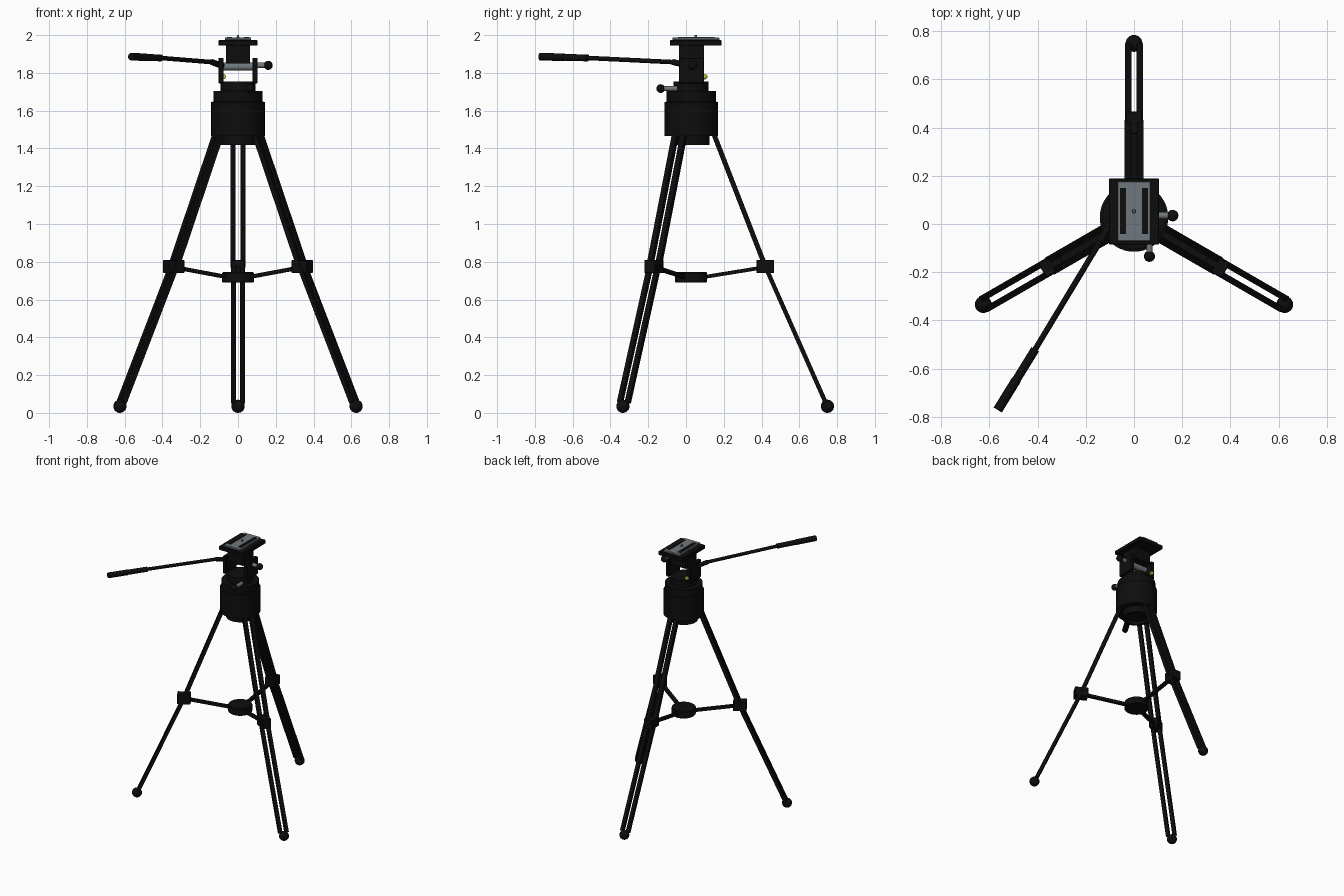
import bpy, bmesh, math
from mathutils import Vector, Matrix

if "Cube" in bpy.data.objects:
    bpy.data.objects.remove(bpy.data.objects["Cube"], do_unlink=True)


def material(name, rgb):
    m = bpy.data.materials.new(name)
    m.use_nodes = True
    m.diffuse_color = (*rgb, 1)
    m.node_tree.nodes["Principled BSDF"].inputs["Base Color"].default_value = (*rgb, 1)
    return m


BLACK = material("black plastic", (0.004, 0.004, 0.004))
METAL = material("grey metal", (0.16, 0.19, 0.21))
YELLOW = material("level yellow", (0.5, 0.52, 0.06))
CY = 0.027                      # y of the column axis


def finish(name, bm, mat, smooth=False):
    me = bpy.data.meshes.new(name)
    bmesh.ops.recalc_face_normals(bm, faces=bm.faces)
    bm.to_mesh(me)
    bm.free()
    me.materials.append(mat)
    ob = bpy.data.objects.new(name, me)
    bpy.context.collection.objects.link(ob)
    if smooth:
        bpy.ops.object.select_all(action='DESELECT')
        ob.select_set(True)
        bpy.context.view_layer.objects.active = ob
        bpy.ops.object.shade_smooth_by_angle(angle=math.radians(35))
    return ob


def box(name, lo, hi, mat=BLACK, bevel=0.0, matrix=Matrix()):
    """Box between two corners, optionally bevelled and moved by a matrix."""
    lo, hi = Vector(lo), Vector(hi)
    bm = bmesh.new()
    bmesh.ops.create_cube(bm, size=1)
    for v in bm.verts:
        v.co = (lo + hi) / 2 + v.co * (hi - lo)
    if bevel:
        bmesh.ops.bevel(bm, geom=bm.edges[:], offset=bevel, segments=1, affect='EDGES')
    bm.transform(matrix)
    return finish(name, bm, mat)


def rod(name, a, b, r1, mat=BLACK, r2=None, sides=24):
    """Cylinder or cone from point a to point b."""
    a, b = Vector(a), Vector(b)
    d = b - a
    bm = bmesh.new()
    bmesh.ops.create_cone(bm, cap_ends=True, segments=sides, radius1=r1,
                          radius2=r1 if r2 is None else r2, depth=d.length)
    bm.transform(Matrix.Translation((a + b) / 2) @ d.to_track_quat('Z', 'Y').to_matrix().to_4x4())
    return finish(name, bm, mat, True)


def ball(name, c, r, mat=BLACK):
    bm = bmesh.new()
    bmesh.ops.create_uvsphere(bm, u_segments=24, v_segments=14, radius=r)
    bm.transform(Matrix.Translation(c))
    return finish(name, bm, mat, True)


def lathe(name, profile, mat=BLACK, steps=48):
    """Solid of revolution about the column axis from (radius, z) points."""
    bm = bmesh.new()
    vs = [bm.verts.new((r, 0, z)) for r, z in profile]
    es = [bm.edges.new(p) for p in zip(vs, vs[1:])]
    bmesh.ops.spin(bm, geom=vs + es, cent=(0, 0, 0), axis=(0, 0, 1),
                   angle=2 * math.pi, steps=steps)
    bmesh.ops.remove_doubles(bm, verts=bm.verts, dist=1e-4)
    bm.transform(Matrix.Translation((0, CY, 0)))
    return finish(name, bm, mat, True)


def rail(name, a, b, x0, x1, thick, frame):
    """Flat bar in the leg plane (local y outward, z up) between offsets x0 and x1."""
    a, b = Vector((0, *a)), Vector((0, *b))
    d = (b - a).normalized()
    n = Vector((0, -d.z, d.y))
    basis = Matrix((Vector((1, 0, 0)), n, d)).transposed().to_4x4()
    return box(name, (x0, -thick / 2, 0), (x1, thick / 2, (b - a).length),
               matrix=frame @ Matrix.Translation(a) @ basis)


# Legs, each with twin rails, bracket, brace and ball foot
TOP, KNEE, FOOT = (0.115, 1.49), (0.393, 0.775), (0.712, 0.055)
for label, angle in (("back", 0), ("right", 120), ("left", 240)):
    frame = Matrix.Translation((0, CY, 0)) @ Matrix.Rotation(math.radians(angle), 4, 'Z')
    for s, side in ((-1, "a"), (1, "b")):
        u = sorted((s * 0.012, s * 0.04))
        rail(f"{label}_upper_rail_{side}", TOP, KNEE, u[0], u[1], 0.026, frame)
        u = sorted((s * 0.011, s * 0.037))
        rail(f"{label}_lower_rail_{side}", KNEE, FOOT, u[0], u[1], 0.023, frame)
    box(f"{label}_bracket", (-0.034, 0.346, 0.74), (0.034, 0.44, 0.81), matrix=frame, bevel=0.003)
    rail(f"{label}_brace", (0.06, 0.718), (0.37, 0.768), -0.012, 0.012, 0.02, frame)
    ball(f"{label}_foot", frame @ Vector((0, 0.722, 0.035)), 0.035)

# Brace hub
lathe("brace_hub", [(0, 0.69), (0.08, 0.69), (0.084, 0.694), (0.084, 0.741), (0.08, 0.745), (0, 0.745)])

# Leg collar and pan base
lathe("leg_collar", [(0, 1.44), (0.08, 1.44), (0.08, 1.417), (0.098, 1.417), (0.098, 1.465),
                     (0.142, 1.465), (0.142, 1.645), (0.131, 1.648), (0.131, 1.703), (0, 1.703)])
lathe("pan_base", [(0, 1.70), (0.092, 1.70), (0.092, 1.754), (0, 1.754)])

# Tilt yoke, axle and head block
for s, side in ((-1, "right"), (1, "left")):
    x = sorted((s * 0.076, s * 0.104))
    box(f"{side}_yoke_arm", (x[0], -0.038, 1.745), (x[1], 0.096, 1.88), bevel=0.004)
rod("tilt_axle", (-0.08, 0.03, 1.833), (0.08, 0.03, 1.833), 0.021, METAL)
box("head_block", (-0.063, -0.038, 1.85), (0.063, 0.096, 1.945))

# Camera plate with slots and screw
box("plate_holder", (-0.104, -0.085, 1.944), (0.104, 0.188, 1.973), bevel=0.003)
box("quick_plate", (-0.069, -0.072, 1.973), (0.069, 0.177, 1.988), METAL, bevel=0.003)
for s, side in ((-1, "right"), (1, "left")):
    x = sorted((s * 0.033, s * 0.058))
    box(f"{side}_grip_strip", (x[0], -0.042, 1.985), (x[1], 0.15, 1.991))
rod("screw_ring", (0, 0.052, 1.986), (0, 0.052, 1.990), 0.009, BLACK)
rod("camera_screw", (0, 0.052, 1.986), (0, 0.052, 2.0), 0.006, METAL)

# Lock knobs
rod("tilt_knob_shaft", (0.10, 0.035, 1.84), (0.15, 0.035, 1.84), 0.014, METAL)
ball("tilt_knob", (0.16, 0.035, 1.84), 0.024)
rod("pan_knob_shaft", (0.064, -0.045, 1.717), (0.064, -0.125, 1.717), 0.013, METAL)
ball("pan_knob", (0.064, -0.134, 1.717), 0.023)

# Bubble level
rod("bubble_level", (-0.078, 0.09, 1.78), (-0.078, 0.104, 1.78), 0.014, YELLOW)
ball("bubble_dome", (-0.078, 0.102, 1.78), 0.012, YELLOW)

# Pan handle
elbow, grip0, grip1 = (-0.137, -0.067, 1.857), (-0.41, -0.52, 1.879), (-0.565, -0.771, 1.886)
rod("handle_joint", (-0.085, 0.02, 1.837), elbow, 0.016)
ball("handle_elbow", elbow, 0.015)
rod("handle_rod", elbow, grip0, 0.012)
mid = Vector(grip0).lerp(Vector(grip1), 0.5)
rod("grip_front", grip0, mid, 0.018)
rod("grip_end", mid, grip1, 0.02)
